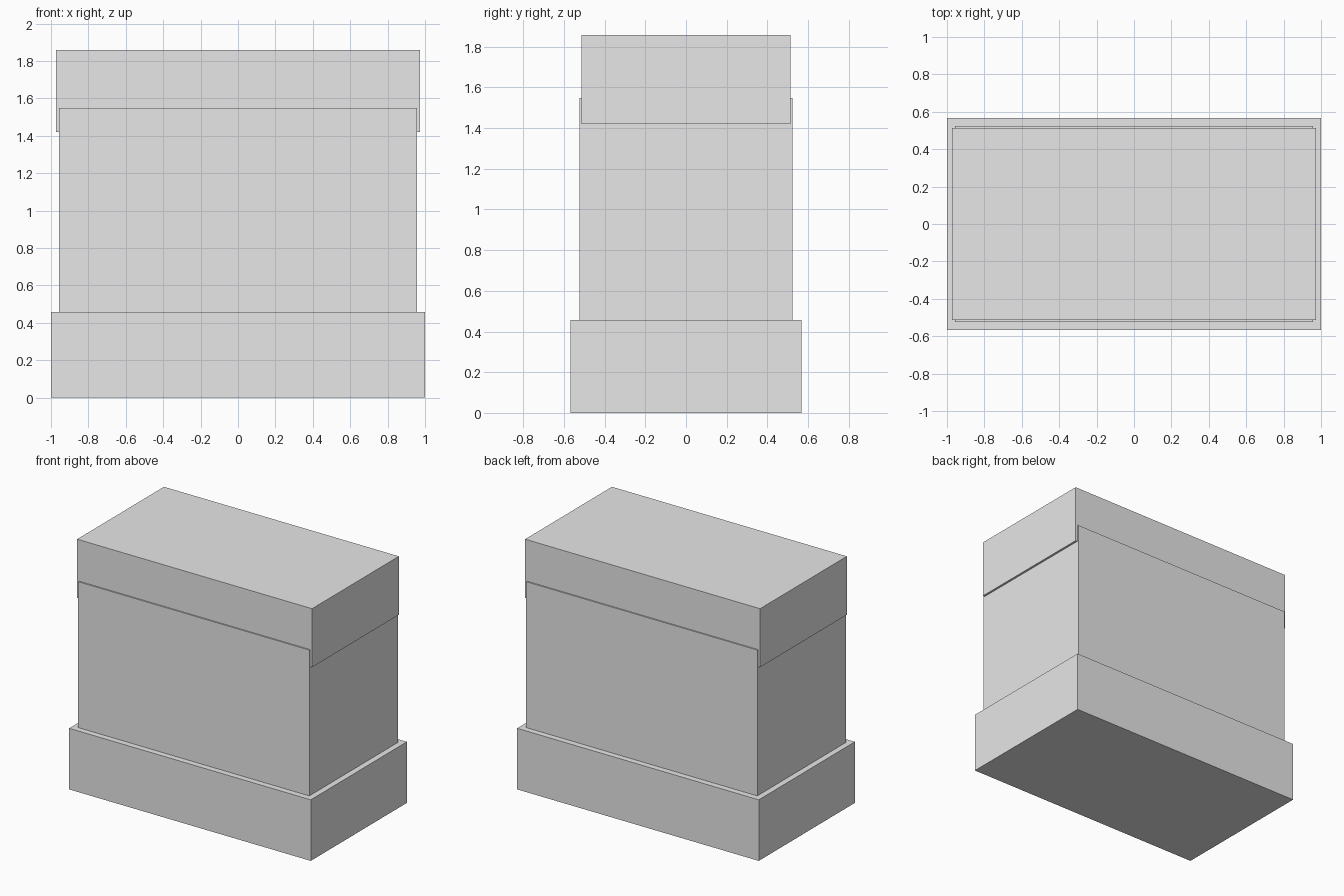
import bpy

# Remove the default cube
cube = bpy.data.objects.get("Cube")
if cube:
    bpy.data.objects.remove(cube, do_unlink=True)

# Single flat grey
grey = bpy.data.materials.new("light_grey")
grey.use_nodes = True
colour = (0.8, 0.8, 0.8, 1)
grey.diffuse_color = colour
grey.node_tree.nodes["Principled BSDF"].inputs["Base Color"].default_value = colour


def block(name, half_x, half_y, bottom, top):
    """Sharp-edged box centred on the z axis."""
    bpy.ops.mesh.primitive_cube_add(size=2, location=(0, 0, (bottom + top) / 2))
    obj = bpy.context.object
    obj.name = name
    obj.scale = (half_x, half_y, (top - bottom) / 2)
    bpy.ops.object.transform_apply(location=False, rotation=False, scale=True)
    obj.data.materials.append(grey)
    return obj


# Wide plinth at the bottom
block("base", 1.0, 0.568, 0, 0.457)
# Main body, slightly proud of the cap at front and back
block("body", 0.956, 0.523, 0.457, 1.548)
# Cap overhanging the body at both ends
block("cap", 0.972, 0.513, 1.42, 1.858)
